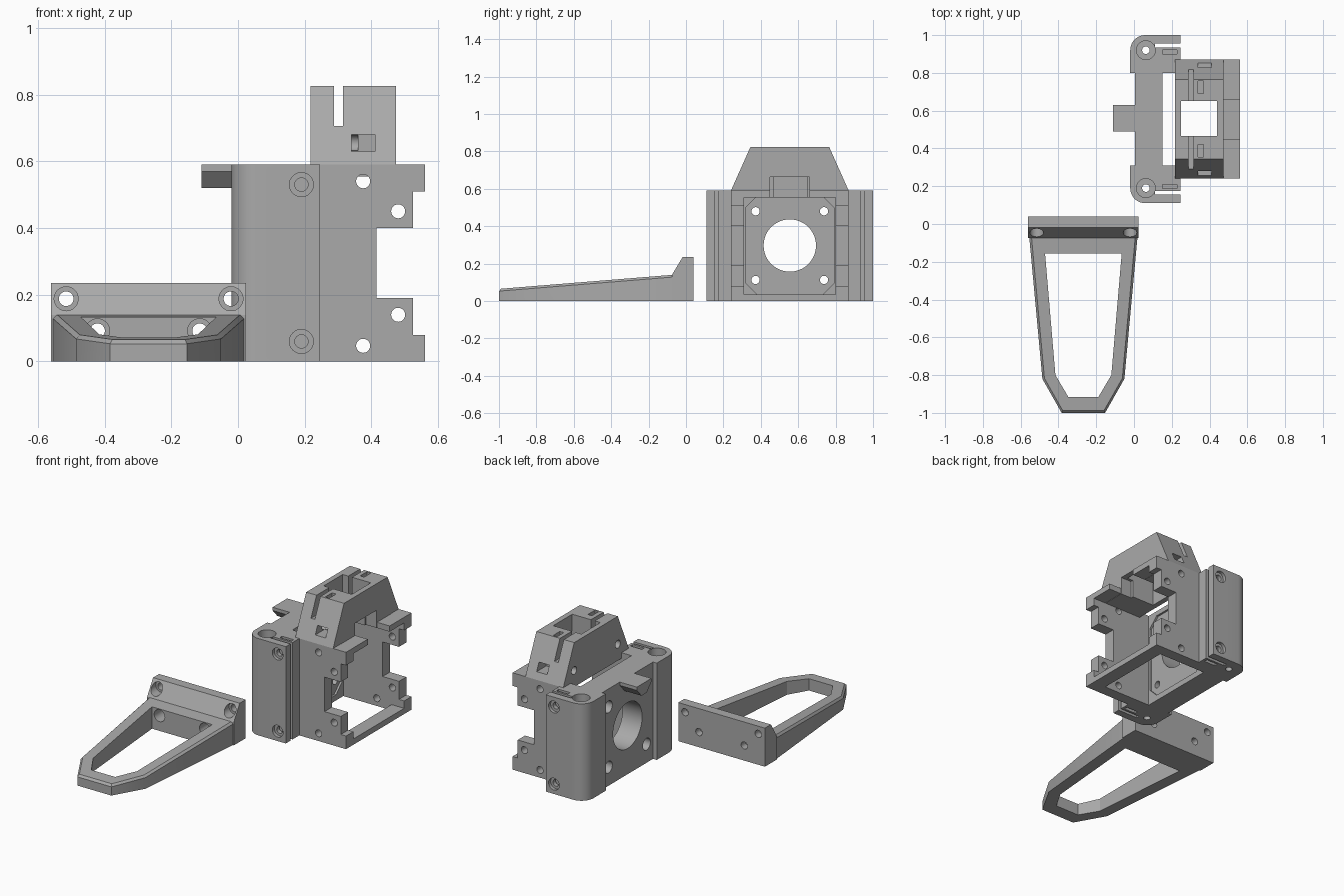
import bpy, bmesh, math
from mathutils import Vector

if "Cube" in bpy.data.objects:
    bpy.data.objects.remove(bpy.data.objects["Cube"])

grey = bpy.data.materials.new("plain_grey")
grey.diffuse_color = (0.40, 0.40, 0.40, 1)
grey.use_nodes = True
grey.node_tree.nodes["Principled BSDF"].inputs["Base Color"].default_value = grey.diffuse_color
MID = 0.555  # y of the housing's mirror plane


def to3d(p, axis, d):
    u, v = p
    return {'x': (d, u, v), 'y': (u, d, v), 'z': (u, v, d)}[axis]


def loft(name, rings):
    """Closed solid through rings of equal point count."""
    bm = bmesh.new()
    vr = [[bm.verts.new(p) for p in r] for r in rings]
    n = len(vr[0])
    for a, b in zip(vr, vr[1:]):
        for i in range(n):
            bm.faces.new((a[i], a[(i + 1) % n], b[(i + 1) % n], b[i]))
    bm.faces.new(vr[0])
    bm.faces.new(vr[-1])
    bmesh.ops.recalc_face_normals(bm, faces=bm.faces)
    me = bpy.data.meshes.new(name)
    bm.to_mesh(me)
    bm.free()
    ob = bpy.data.objects.new(name, me)
    bpy.context.collection.objects.link(ob)
    me.materials.append(grey)
    return ob


def prism(name, pts, axis, a, b):
    return loft(name, [[to3d(p, axis, d) for p in pts] for d in (a, b)])


def box(name, x0, x1, y0, y1, z0, z1):
    return prism(name, [(x0, y0), (x1, y0), (x1, y1), (x0, y1)], 'z', z0, z1)


def rod(axis, u, v, r, a, b, n=32):
    pts = [(u + r * math.cos(2 * math.pi * i / n), v + r * math.sin(2 * math.pi * i / n)) for i in range(n)]
    return prism("cutter", pts, axis, a, b)


def cut(ob, *cutters):
    bpy.context.view_layer.objects.active = ob
    for c in cutters:
        m = ob.modifiers.new("cut", 'BOOLEAN')
        m.operation, m.solver, m.object = 'DIFFERENCE', 'EXACT', c
        bpy.ops.object.modifier_apply(modifier=m.name)
        bpy.data.objects.remove(c)


def sy(y, s):
    """Mirror y about the housing centre when s is -1."""
    return MID + s * (y - MID)


# ---- motor plate with bore, screw holes and shallow recess
plate = box("motor_plate", 0.005, 0.15, 0.31, 0.80, 0, 0.59)
cut(plate, rod('x', MID, 0.297, 0.14, -0.1, 0.3, 48))
for y in (0.372, 0.738):
    for z in (0.113, 0.48):
        cut(plate, rod('x', y, z, 0.022, -0.1, 0.3), rod('x', y, z, 0.036, -0.1, 0.09))
c = 0.06
octagon = [(0.32 + c, 0.035), (0.79 - c, 0.035), (0.79, 0.035 + c), (0.79, 0.56 - c),
           (0.79 - c, 0.56), (0.32 + c, 0.56), (0.32, 0.56 - c), (0.32, 0.035 + c)]
cut(plate, prism("cutter", octagon, 'x', 0.138, 0.2))

# ---- rear tab
prism("rear_tab", [(0.49, 0.59), (0.63, 0.59), (0.63, 0.57), (0.585, 0.52), (0.535, 0.52), (0.49, 0.57)],
      'x', -0.11, 0.005)

# ---- rod clamps, side walls and top ledges, one per side
arc = [(0.06 + 0.08 * math.cos(math.radians(t)), 0.92 + 0.08 * math.sin(math.radians(t)))
       for t in range(180, 89, -10)]
clamp_profile = [(-0.02, 0.80)] + arc + [(0.245, 1.0), (0.245, 0.955), (0.11, 0.955), (0.11, 0.935),
                                         (0.245, 0.935), (0.245, 0.87), (0.215, 0.87), (0.215, 0.80), (0.15, 0.80)]
wall_profile = [(0.215, 0), (0.56, 0), (0.56, 0.08), (0.525, 0.08), (0.525, 0.19), (0.415, 0.19),
                (0.415, 0.40), (0.525, 0.40), (0.525, 0.51), (0.56, 0.51), (0.56, 0.59), (0.215, 0.59)]
for s, side in ((1, "back"), (-1, "front")):
    clamp = prism(side + "_rod_clamp", [(x, sy(y, s)) for x, y in clamp_profile], 'z', 0, 0.59)
    cut(clamp, rod('z', 0.063, sy(0.92, s), 0.02, -0.1, 0.7),
        rod('z', 0.063, sy(0.92, s), 0.05, 0.54, 0.7))
    for z in (0.06, 0.53):
        cut(clamp, rod('y', 0.19, z, 0.02, sy(0.90, s), sy(1.05, s)),
            rod('y', 0.19, z, 0.036, sy(0.98, s), sy(1.05, s)))
    ya, yb = sorted((sy(0.90, s), sy(0.922, s)))
    cut(clamp, box("cutter", 0.15, 0.228, ya, yb, 0.50, 0.7),
        box("cutter", 0.15, 0.228, ya, yb, -0.1, 0.09))

    wall = prism(side + "_side_wall", wall_profile, 'y', sy(0.80, s), sy(0.87, s))
    for x, z in ((0.375, 0.54), (0.375, 0.047), (0.48, 0.45), (0.48, 0.14)):
        cut(wall, rod('y', x, z, 0.021, 0, 1.1))
    ya, yb = sorted((sy(0.66, s), sy(0.80, s)))
    box(side + "_top_ledge", 0.475, 0.56, ya, yb, 0.555, 0.59)

# ---- bottom cross bar
box("bottom_bar", 0.475, 0.56, 0.31, 0.80, 0, 0.035)

# ---- tapered tower with square shaft, slits and nut pockets
tower = prism("tower", [(0.24, 0.59), (0.345, 0.825), (0.765, 0.825), (0.87, 0.59), (0.80, 0.59),
                        (0.80, 0.555), (0.31, 0.555), (0.31, 0.59)], 'x', 0.218, 0.473)
cut(tower, box("cutter", 0.25, 0.44, 0.467, 0.65, 0.5, 0.9),
    box("cutter", 0.40, 0.60, 0.45, 0.66, 0.5, 0.663),
    box("cutter", 0.288, 0.314, 0.1, 1.0, 0.705, 0.9))
for s in (1, -1):
    ya, yb = sorted((sy(0.76, s), sy(0.95, s)))
    cut(tower, box("cutter", 0.34, 0.41, ya, yb, 0.63, 0.68))
    ya, yb = sorted((sy(0.69, s), sy(0.756, s)))
    cut(tower, box("cutter", 0.34, 0.367, ya, yb, 0.72, 0.9))
    cut(tower, rod('x', sy(0.765, s), 0.655, 0.024, 0.1, 0.36))

# ---- tapered loop arm with a chamfered top rim
CX = -0.268


def ring(half, zf):
    pts = [(CX + w, y) for w, y in half] + [(CX - w, y) for w, y in reversed(half)]
    return [(x, y, zf(y)) for x, y in pts]


def top(y):
    return 0.14 + 0.081 * (y + 0.075)


outer = [(0.286, -0.075), (0.217, -0.82), (0.115, -1.0)]
rim = [(0.274, -0.075), (0.206, -0.817), (0.109, -0.988)]
window = [(0.203, -0.155), (0.148, -0.80), (0.08, -0.915)]
arm = loft("loop_arm", [ring(outer, lambda y: 0), ring(outer, lambda y: top(y) - 0.012), ring(rim, top)])
cut(arm, loft("cutter", [ring(window, lambda y: -0.1), ring(window, lambda y: 0.4)]))

# ---- mounting flange of the arm
flange = prism("arm_flange", [(0.04, 0), (0.04, 0.235), (-0.018, 0.235), (-0.075, 0.14), (-0.075, 0)],
               'x', CX - 0.292, CX + 0.292)
for w, z in ((0.247, 0.188), (0.153, 0.092)):
    for s in (1, -1):
        x = CX + s * w
        for part in (flange, arm):
            cut(part, rod('y', x, z, 0.022, -0.15, 0.1),
                rod('y', x, z, 0.036, -0.20, -0.005))

# ---- shading: round bores smooth, all corners sharp
bpy.ops.object.select_all(action='DESELECT')
for ob in bpy.context.scene.objects:
    ob.select_set(True)
    bpy.context.view_layer.objects.active = ob
bpy.ops.object.shade_smooth_by_angle(angle=math.radians(25))
